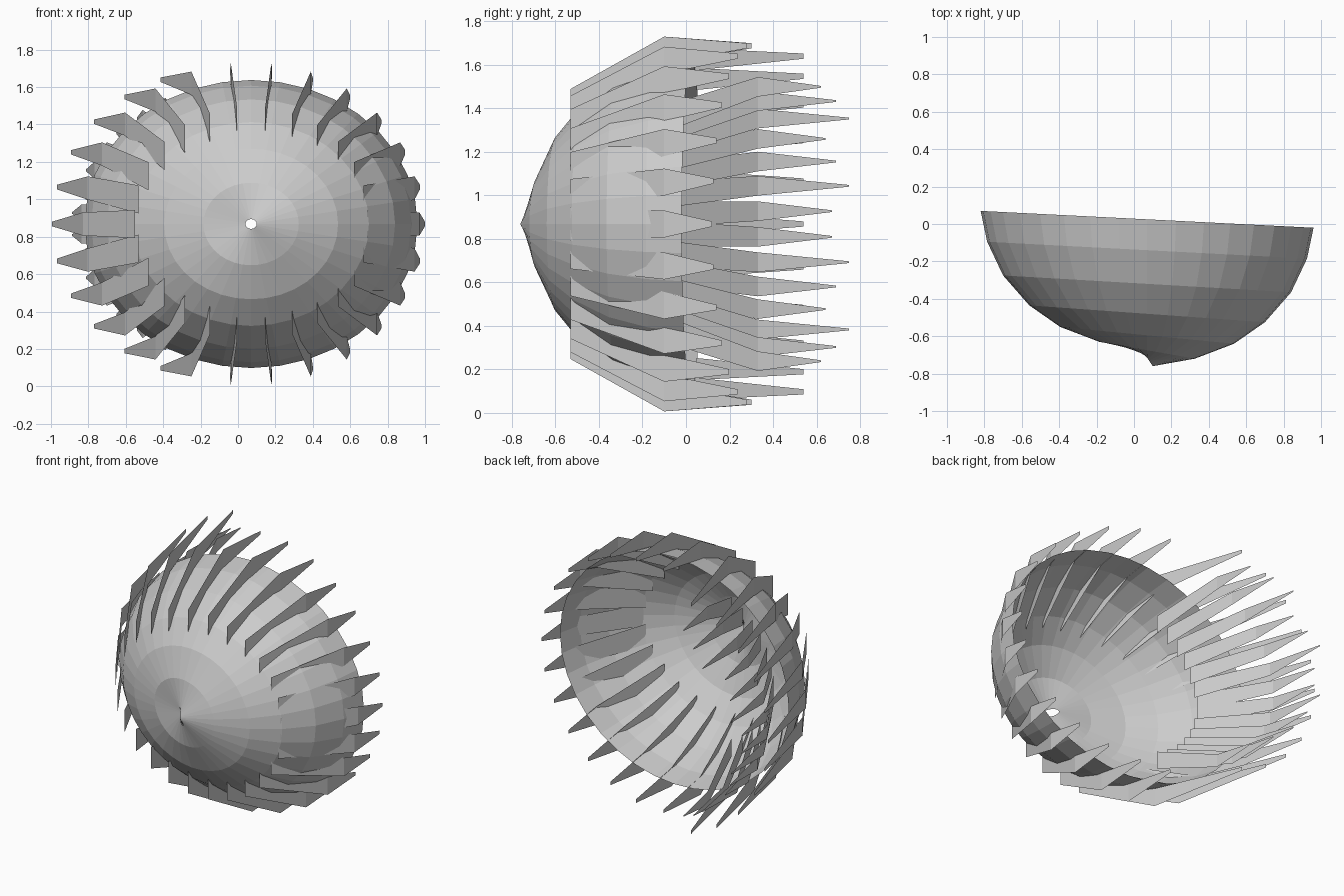
import bpy, bmesh, math
from mathutils import Vector, Matrix

cube = bpy.data.objects.get("Cube")
if cube:
    bpy.data.objects.remove(cube)

grey = bpy.data.materials.new("plain grey")
grey.use_nodes = True
grey.diffuse_color = (0.6, 0.6, 0.6, 1)
grey.node_tree.nodes["Principled BSDF"].inputs["Base Color"].default_value = (0.6, 0.6, 0.6, 1)

MID = 0.868      # height of the bowl axis
CENTRE = 0.07    # sideways position of the bowl axis
SQUASH = 0.865   # bowl height relative to its width
FINS = 26


def finish(bm, name):
    mesh = bpy.data.meshes.new(name)
    bm.to_mesh(mesh)
    bm.free()
    mesh.materials.append(grey)
    obj = bpy.data.objects.new(name, mesh)
    bpy.context.collection.objects.link(obj)


# Open bowl: a faceted shell with a small hole at the front, every ring slightly skewed
profile = [(.89, 0), (.855, .165), (.77, .345), (.63, .505), (.465, .62), (.255, .7), (.03, .74)]
bm = bmesh.new()
verts = [bm.verts.new((r, -d, 0)) for r, d in profile]
edges = [bm.edges.new(pair) for pair in zip(verts, verts[1:])]
bmesh.ops.spin(bm, geom=verts + edges, cent=(0, 0, 0), axis=(0, 1, 0),
               angle=math.tau, steps=36, use_duplicate=False)
bmesh.ops.remove_doubles(bm, verts=bm.verts, dist=0.001)
bmesh.ops.recalc_face_normals(bm, faces=bm.faces)
for v in bm.verts:
    v.co.y -= .045 * v.co.x / math.hypot(v.co.x, v.co.z)
bmesh.ops.transform(bm, verts=bm.verts, matrix=Matrix.Translation((CENTRE, .025, MID))
                    @ Matrix.Diagonal((1, 1, SQUASH, 1)))
finish(bm, "bowl")


# Upright leaf-shaped fins: each path is a list of (centre point, half height)
def add_fin(bm, path):
    low = [bm.verts.new(p - Vector((0, 0, h))) for p, h in path]
    high = [bm.verts.new(p + Vector((0, 0, h))) for p, h in path]
    for k in range(len(path) - 1):
        bm.faces.new((low[k], low[k + 1], high[k + 1], high[k]))


def outer_path(angle):
    c, s = math.cos(angle), math.sin(angle)
    peak = CENTRE + .9 * c
    if c < -.2:
        tip_x, tip_y = peak - .165, .54
    else:
        tip_x, tip_y = peak + .03 * c, .3 - .18 * max(0, c)
    return [(Vector((CENTRE + .62 * c, -.53, MID + .55 * s)), .075),
            (Vector((peak, -.1, MID + .805 * s)), .062),
            (Vector((tip_x, tip_y, MID + .825 * s)), .012)]


def rear_path(angle, tip_y):
    c, s = math.cos(angle), math.sin(angle)
    return [(Vector((.03 + .62 * c, -.1, MID + .55 * s)), .06),
            (Vector((.03 + .87 * c, .33, MID + .72 * s)), .045),
            (Vector((.03 + .92 * c, tip_y, MID + .72 * s)), .004)]


# Full ring of outer fins
bm = bmesh.new()
for i in range(FINS):
    add_fin(bm, outer_path(math.tau * i / FINS))
finish(bm, "outer_fins")

# Closer-set rear fins on the right side only, reaching back past the rim
bm = bmesh.new()
for k, tip_y in enumerate([.67, .75, .69, .64, .75, .69, .62]):
    for side in (-1, 1):
        add_fin(bm, rear_path(math.pi + side * math.radians(9.4 * (k + .5)), tip_y))
finish(bm, "rear_fins")
